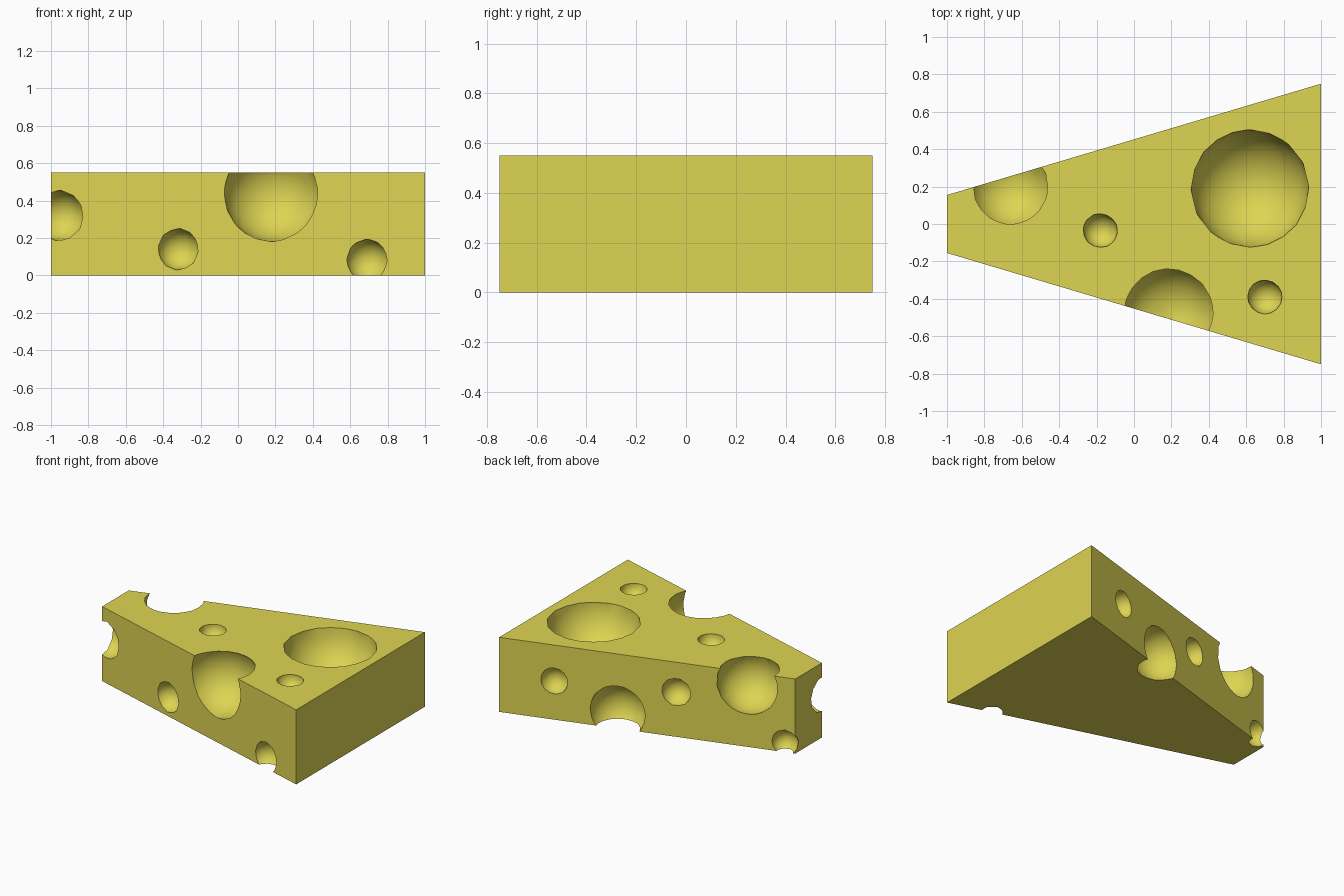
import bpy, bmesh, math

if "Cube" in bpy.data.objects:
    bpy.data.objects.remove(bpy.data.objects["Cube"])

mat = bpy.data.materials.new("cheese yellow")
mat.diffuse_color = (0.73, 0.66, 0.085, 1)
mat.use_nodes = True
mat.node_tree.nodes["Principled BSDF"].inputs["Base Color"].default_value = mat.diffuse_color


def make_object(name, bm):
    bmesh.ops.recalc_face_normals(bm, faces=bm.faces)
    mesh = bpy.data.meshes.new(name)
    bm.to_mesh(mesh)
    bm.free()
    mesh.materials.append(mat)
    obj = bpy.data.objects.new(name, mesh)
    bpy.context.collection.objects.link(obj)
    return obj


# Wedge body: trapezoid outline pulled up to full height
bm = bmesh.new()
outline = [(-1, -0.155), (1, -0.75), (1, 0.75), (-1, 0.155)]
base = bm.faces.new([bm.verts.new((x, y, 0)) for x, y in outline])
top = bmesh.ops.extrude_face_region(bm, geom=[base])["geom"]
for v in top:
    if isinstance(v, bmesh.types.BMVert):
        v.co.z = 0.55
wedge = make_object("cheese_wedge", bm)

# Bubble holes: x, y, z, radius
holes = [
    (0.62, 0.19, 0.55, 0.315),       # top
    (-0.18, -0.035, 0.545, 0.092),
    (0.70, -0.39, 0.545, 0.092),
    (0.185, -0.475, 0.44, 0.262),    # front side
    (-0.32, -0.357, 0.14, 0.112),
    (0.69, -0.655, 0.082, 0.113),
    (-0.955, -0.157, 0.32, 0.137),   # tip corner
    (-0.66, 0.20, 0.455, 0.222),     # back side
    (0.628, 0.637, 0.285, 0.096),
    (0.20, 0.51, 0.12, 0.195),
    (-0.196, 0.392, 0.33, 0.102),
    (-0.93, 0.176, 0.07, 0.093),
]
for i, (x, y, z, r) in enumerate(holes):
    bm = bmesh.new()
    big = r > 0.15
    bmesh.ops.create_uvsphere(bm, u_segments=18 if big else 12,
                              v_segments=12 if big else 8, radius=r)
    for f in bm.faces:
        f.smooth = True
    cutter = make_object("hole_cutter", bm)
    cutter.location = (x, y, z)
    cutter.rotation_euler = (0.5 + i * 0.7, 0.3 + i * 0.4, i * 0.9)
    cutter.hide_render = True
    mod = wedge.modifiers.new("hole", 'BOOLEAN')
    mod.operation = 'DIFFERENCE'
    mod.solver = 'EXACT'
    mod.object = cutter
    bpy.context.view_layer.update()
    bpy.context.view_layer.objects.active = wedge
    bpy.ops.object.modifier_apply(modifier=mod.name)
    bpy.data.objects.remove(cutter)

# Smooth hollows, crisp edges
bpy.ops.object.select_all(action='DESELECT')
wedge.select_set(True)
bpy.context.view_layer.objects.active = wedge
bpy.ops.object.shade_smooth_by_angle(angle=math.radians(42))
